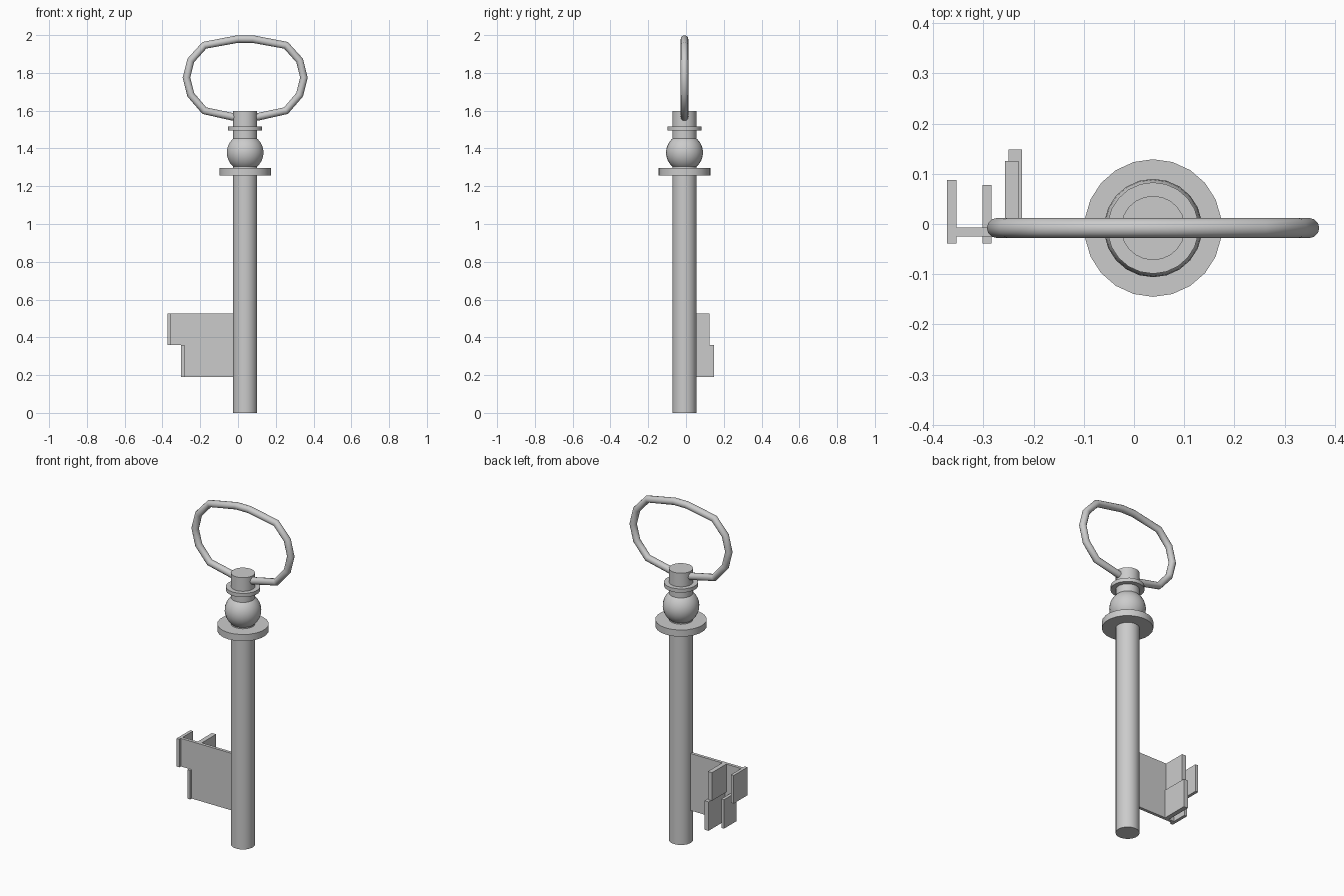
import bpy
import math

if "Cube" in bpy.data.objects:
    bpy.data.objects.remove(bpy.data.objects["Cube"])

CX, CY = 0.038, -0.008   # axis of the stem
SIDES = 22


def smooth(obj):
    bpy.ops.object.select_all(action='DESELECT')
    obj.select_set(True)
    bpy.context.view_layer.objects.active = obj
    bpy.ops.object.shade_smooth_by_angle(angle=math.radians(40))


def cylinder(name, radius, z0, z1):
    bpy.ops.mesh.primitive_cylinder_add(
        vertices=SIDES, radius=radius, depth=z1 - z0,
        location=(CX, CY, (z0 + z1) / 2))
    obj = bpy.context.object
    obj.name = name
    smooth(obj)
    return obj


def box(name, x0, x1, y0, y1, z0, z1):
    bpy.ops.mesh.primitive_cube_add(
        size=1, location=((x0 + x1) / 2, (y0 + y1) / 2, (z0 + z1) / 2))
    obj = bpy.context.object
    obj.name = name
    obj.scale = (x1 - x0, y1 - y0, z1 - z0)
    bpy.ops.object.transform_apply(location=False, rotation=False, scale=True)
    return obj


# Stem with its collars and ball
cylinder("stem", 0.064, 0.0, 1.597)
cylinder("large_collar", 0.137, 1.258, 1.297)
cylinder("small_collar", 0.091, 1.495, 1.517)
bpy.ops.mesh.primitive_uv_sphere_add(
    segments=SIDES, ring_count=16, radius=0.098, location=(CX, CY, 1.378))
ball = bpy.context.object
ball.name = "ball"
smooth(ball)

# Bow: a round wire along a mirrored half outline, ends sunk in the stem
half = [(0.03, 1.561), (0.07, 1.568), (0.216, 1.6), (0.288, 1.684),
        (0.311, 1.775), (0.288, 1.866), (0.216, 1.946), (0.04, 1.979)]
path = half + [(-x, z) for x, z in reversed(half)]
curve = bpy.data.curves.new("bow", 'CURVE')
curve.dimensions = '3D'
curve.bevel_depth = 0.02
curve.bevel_resolution = 4
curve.use_fill_caps = True
spline = curve.splines.new('POLY')
spline.points.add(len(path) - 1)
for point, (x, z) in zip(spline.points, path):
    point.co = (CX + x, CY, z, 1)
bow = bpy.data.objects.new("bow", curve)
bpy.context.collection.objects.link(bow)
bpy.ops.object.select_all(action='DESELECT')
bow.select_set(True)
bpy.context.view_layer.objects.active = bow
bpy.ops.object.convert(target='MESH')
smooth(bpy.context.object)

# Bit: stepped plate with an end fin and a middle fin on each level
LEVELS = {
    "upper": (0.36, 0.525, -0.372, 0.088, -0.257, 0.125),
    "lower": (0.19, 0.36, -0.302, 0.078, -0.25, 0.148),
}
for level, (z0, z1, end_x, end_y, mid_x, mid_y) in LEVELS.items():
    box(f"{level}_bit_plate", end_x + 0.01, CX - 0.02, -0.025, -0.007, z0, z1)
    box(f"{level}_end_fin", end_x, end_x + 0.018, -0.039, end_y, z0, z1)
    box(f"{level}_middle_fin", mid_x, mid_x + 0.027, -0.024, mid_y, z0, z1)
